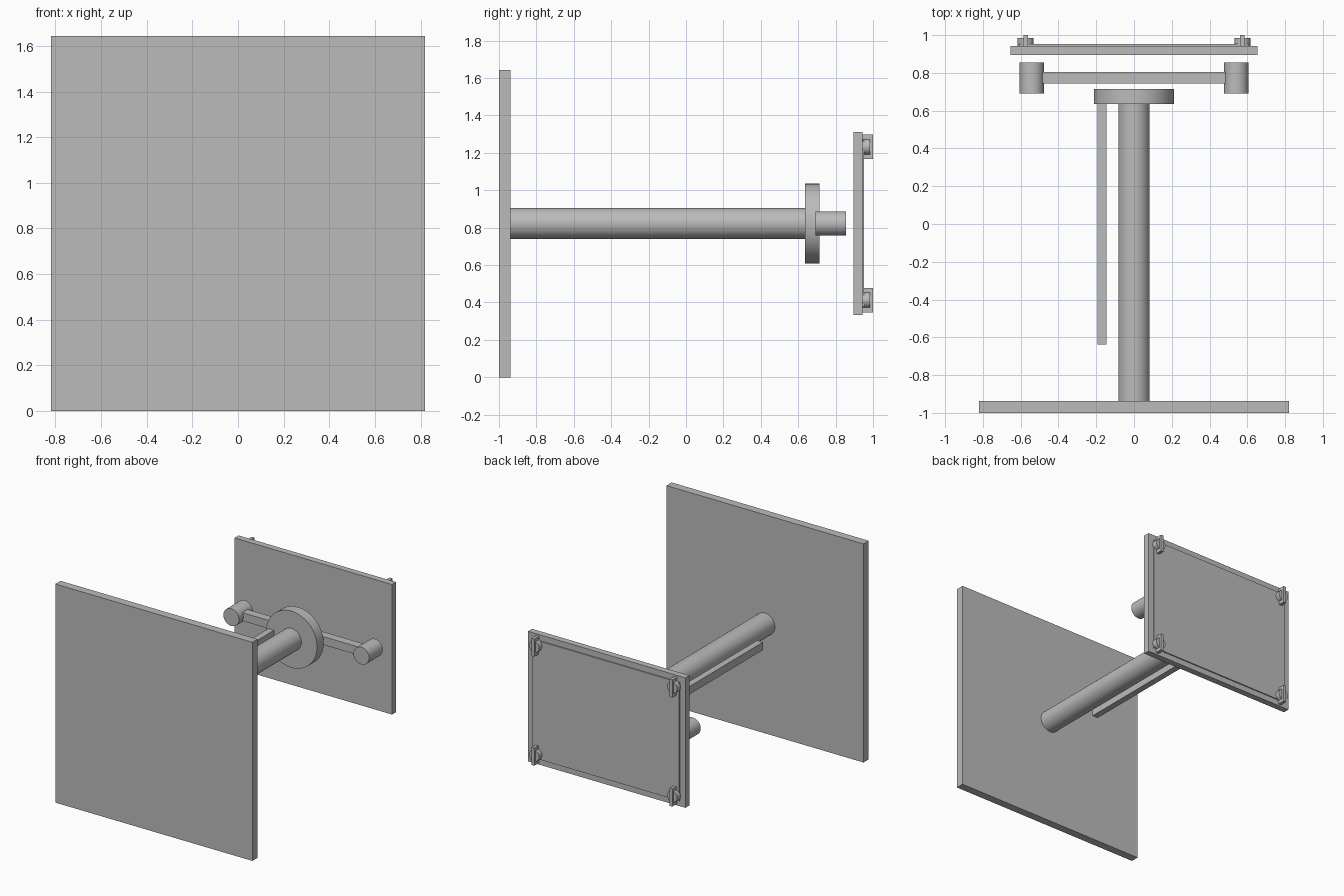
import bpy
import math

cube = bpy.data.objects.get("Cube")
if cube:
    bpy.data.objects.remove(cube, do_unlink=True)

grey = bpy.data.materials.new("plain_grey")
grey.use_nodes = True
colour = (0.5, 0.5, 0.5, 1)
grey.diffuse_color = colour
grey.node_tree.nodes["Principled BSDF"].inputs["Base Color"].default_value = colour

MID = 0.822  # height of the shaft axis


def box(name, x, y, z):
    """Box from (min, max) ranges on each axis."""
    ranges = (x, y, z)
    bpy.ops.mesh.primitive_cube_add(size=1, location=[(a + b) / 2 for a, b in ranges])
    ob = bpy.context.object
    ob.name = name
    ob.scale = [b - a for a, b in ranges]
    bpy.ops.object.transform_apply(location=False, rotation=False, scale=True)
    ob.data.materials.append(grey)
    return ob


def rod(name, x, z, radius, y, sides=64):
    """Cylinder lying along y."""
    bpy.ops.mesh.primitive_cylinder_add(
        vertices=sides, radius=radius, depth=y[1] - y[0],
        location=(x, (y[0] + y[1]) / 2, z), rotation=(math.pi / 2, 0, 0))
    ob = bpy.context.object
    ob.name = name
    bpy.ops.object.shade_smooth_by_angle(angle=math.radians(30))
    ob.data.materials.append(grey)
    return ob


# Large front plate and the shaft behind it
box("front_plate", (-0.82, 0.82), (-1, -0.938), (0, 2 * MID))
rod("shaft", 0, MID, 0.083, (-0.938, 0.64))
rod("shaft_flange", 0, MID, 0.213, (0.635, 0.714))

# Thin bar alongside the shaft
box("side_bar", (-0.193, -0.145), (-0.638, 0.635), (MID - 0.03, MID + 0.03))

# Cross arm with a round mount at each end
box("cross_arm", (-0.49, 0.49), (0.743, 0.806), (MID - 0.031, MID + 0.031))
for side, sx in (("right", -1), ("left", 1)):
    rod(side + "_arm_mount", sx * 0.541, MID, 0.065, (0.692, 0.855))

# Rear plate with a thin raised panel
box("rear_plate", (-0.655, 0.655), (0.895, 0.943), (MID - 0.489, MID + 0.489))
box("rear_panel", (-0.61, 0.61), (0.94, 0.952), (MID - 0.445, MID + 0.445))

# Turn fasteners in the four corners
for side, sx in (("right", -1), ("left", 1)):
    for level, sz in (("lower", -1), ("upper", 1)):
        x, z = sx * 0.574, MID + sz * 0.41
        rod(f"{level}_{side}_fastener", x, z, 0.042, (0.943, 0.985), 32)
        box(f"{level}_{side}_fastener_tab", (x - 0.012, x + 0.012),
            (0.943, 1.0), (z - 0.066, z + 0.066))
